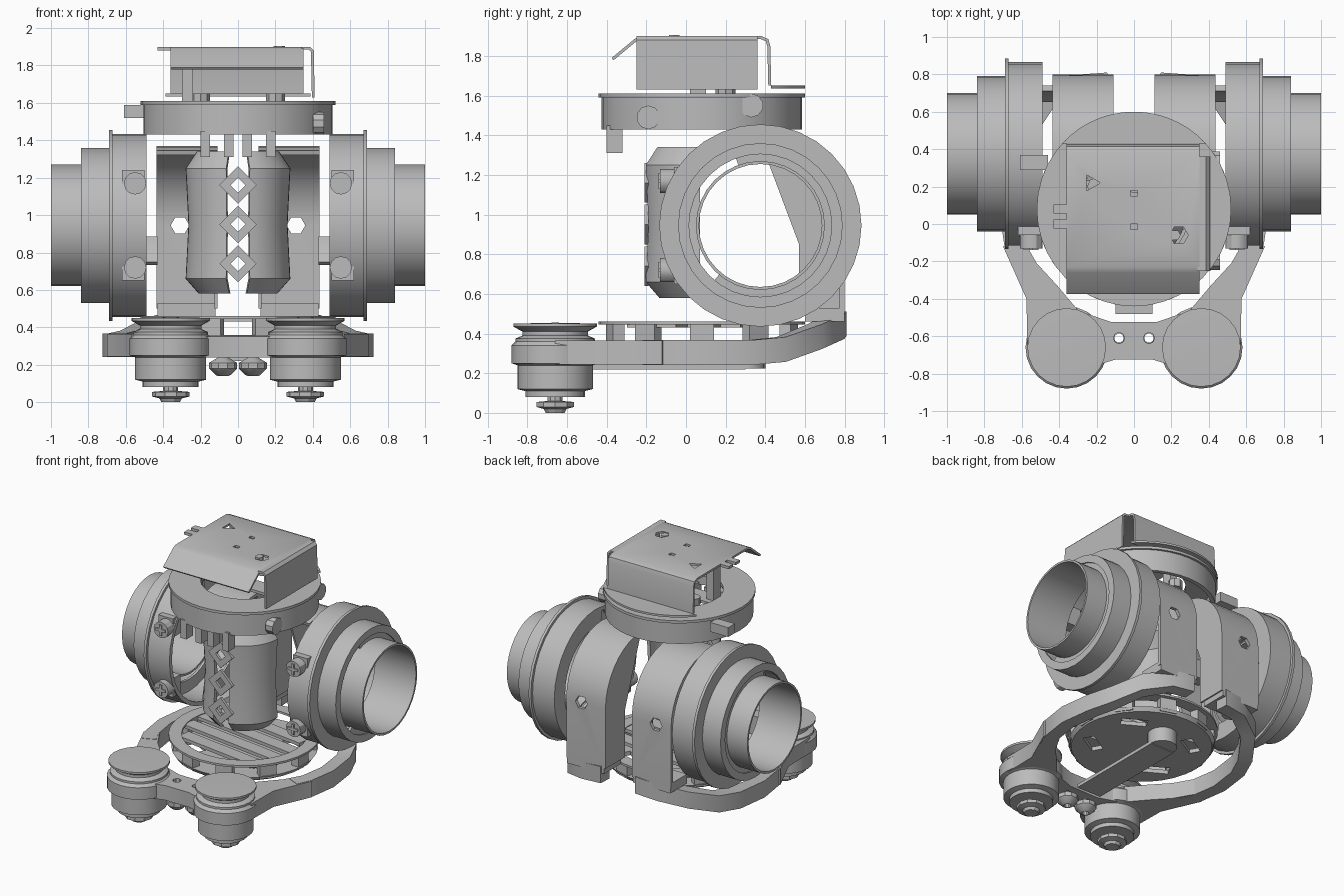
import bpy, bmesh, math
from math import radians, cos, sin, pi
from mathutils import Matrix, Vector

cube = bpy.data.objects.get("Cube")
if cube:
    bpy.data.objects.remove(cube, do_unlink=True)

grey = bpy.data.materials.new("plain grey")
grey.use_nodes = True
grey.diffuse_color = (0.5, 0.5, 0.5, 1)
grey.node_tree.nodes["Principled BSDF"].inputs["Base Color"].default_value = (0.5, 0.5, 0.5, 1)
parts = []
TURN = {"X": Matrix.Rotation(pi / 2, 4, "Y"), "Y": Matrix.Rotation(pi / 2, 4, "X"), "Z": Matrix()}


def finish(name, bm):
    bmesh.ops.recalc_face_normals(bm, faces=bm.faces)
    me = bpy.data.meshes.new(name)
    bm.to_mesh(me)
    bm.free()
    me.materials.append(grey)
    ob = bpy.data.objects.new(name, me)
    bpy.context.collection.objects.link(ob)
    parts.append(ob)
    return ob


def lathe(name, prof, loc, axis="Z", n=32, start=0, sweep=360):
    """Revolve a closed (radius, height) outline."""
    bm = bmesh.new()
    vs = [bm.verts.new((r * cos(radians(start)), r * sin(radians(start)), h)) for r, h in prof]
    es = [bm.edges.new((vs[i - 1], vs[i])) for i in range(len(vs))]
    bmesh.ops.spin(bm, geom=vs + es, cent=(0, 0, 0), axis=(0, 0, 1),
                   angle=radians(sweep), steps=n, use_merge=False)
    bmesh.ops.remove_doubles(bm, verts=bm.verts, dist=1e-4)
    bmesh.ops.holes_fill(bm, edges=[e for e in bm.edges if e.is_boundary])
    bm.transform(Matrix.Translation(loc) @ TURN[axis])
    return finish(name, bm)


def tube(name, r_out, r_in, a, b, loc, axis="Z", n=32, start=0, sweep=360):
    return lathe(name, [(r_out, a), (r_out, b), (r_in, b), (r_in, a)], loc, axis, n, start, sweep)


def rod(name, r, loc, length, axis="Z", n=16):
    h = length / 2
    return lathe(name, [(0, -h), (r, -h), (r, h), (0, h)], loc, axis, n)


def box(name, lo, hi, spin=0):
    bm = bmesh.new()
    bmesh.ops.create_cube(bm, size=1)
    lo, hi = Vector(lo), Vector(hi)
    bm.transform(Matrix.Translation((lo + hi) / 2) @ Matrix.Rotation(radians(spin), 4, "Z")
                 @ Matrix.Diagonal((*(hi - lo), 1)))
    return finish(name, bm)


def prism(name, outline, a, b, axis="Z"):
    """Flat outline extruded from a to b along the axis."""
    bm = bmesh.new()
    f = bm.faces.new([bm.verts.new((x, y, a)) for x, y in outline])
    up = bmesh.ops.extrude_face_region(bm, geom=[f])["geom"]
    bmesh.ops.translate(bm, vec=(0, 0, b - a), verts=[g for g in up if isinstance(g, bmesh.types.BMVert)])
    bm.transform(TURN[axis])
    return finish(name, bm)


def sheet(name, path, across, thick):
    """Bent sheet: a path pushed sideways and thickened."""
    bm = bmesh.new()
    a = [bm.verts.new(p) for p in path]
    b = [bm.verts.new(Vector(p) + Vector(across)) for p in path]
    for i in range(len(a) - 1):
        bm.faces.new((a[i], a[i + 1], b[i + 1], b[i]))
    bmesh.ops.recalc_face_normals(bm, faces=bm.faces)
    bmesh.ops.solidify(bm, geom=bm.faces[:], thickness=thick)
    return finish(name, bm)


def bar(name, path, w, h):
    """Rectangular bar following a path."""
    bm = bmesh.new()
    pts, rings = [Vector(p) for p in path], []
    for i, p in enumerate(pts):
        t = pts[min(i + 1, len(pts) - 1)] - pts[max(i - 1, 0)]
        side = Vector((t.y, -t.x, 0)).normalized() * w / 2
        up = Vector((0, 0, h / 2))
        rings.append([bm.verts.new(q) for q in (p + side + up, p - side + up, p - side - up, p + side - up)])
    for r, s in zip(rings, rings[1:]):
        for k in range(4):
            bm.faces.new((r[k - 1], r[k], s[k], s[k - 1]))
    bm.faces.new(rings[0])
    bm.faces.new(rings[-1])
    return finish(name, bm)


def cut(ob, *cutters):
    for c in cutters:
        m = ob.modifiers.new("cut", "BOOLEAN")
        m.operation, m.solver, m.object = "DIFFERENCE", "EXACT", c
    bpy.context.view_layer.update()
    old = ob.data
    ob.data = bpy.data.meshes.new_from_object(ob.evaluated_get(bpy.context.evaluated_depsgraph_get()))
    ob.modifiers.clear()
    bpy.data.meshes.remove(old)
    for c in cutters:
        parts.remove(c)
        bpy.data.objects.remove(c, do_unlink=True)


CY, CZ = 0.375, 0.945  # drum axis
for side, s in (("left", 1), ("right", -1)):
    def P(x, y, z):
        return (s * x, y, z)

    def drum(name, ro, ri, a, b, **k):
        return tube(f"{side}_{name}", ro, ri, min(s * a, s * b), max(s * a, s * b), (0, CY, CZ), "X", **k)

    # stepped open drum
    drum("drum_shell", 0.49, 0.46, 0.49, 0.67)
    drum("drum_back_rim", 0.475, 0.36, 0.49, 0.505, n=20, start=-10, sweep=200)
    drum("drum_flange", 0.51, 0.37, 0.67, 0.69)
    drum("drum_middle", 0.415, 0.385, 0.69, 0.84)
    drum("drum_step", 0.415, 0.36, 0.825, 0.84)
    drum("drum_nozzle", 0.325, 0.31, 0.66, 1.0)
    drum("drum_web", 0.37, 0.32, 0.81, 0.83, n=24, start=-40, sweep=240)
    for z in (0.72, 1.17):
        rod(f"{side}_drum_screw", 0.06, P(0.55, -0.09, z), 0.08, "Y", 12)
        box(f"{side}_screw_cross", P(0.54, -0.138, z - 0.04), P(0.56, -0.128, z + 0.04))
        box(f"{side}_screw_cross", P(0.51, -0.138, z - 0.01), P(0.59, -0.128, z + 0.01))
        box(f"{side}_drum_bracket", P(0.5, -0.06, z - 0.07), P(0.62, 0.03, z + 0.07))

    # curved strap with straight back, inner side wall and foot
    arc = [(CY + 0.425 * cos(radians(a)), CZ + 0.425 * sin(radians(a))) for a in range(0, 111, 10)]
    strap = sheet(f"{side}_strap", [(s * 0.11, y, z) for y, z in [(0.8, 0.5)] + arc], (s * 0.325, 0, 0), 0.025)
    cut(strap, rod("strap_hole", 0.05, P(0.31, 0.8, CZ), 0.2, "Y", 6))
    wall = [(0.57, 0.85), (0.57, 0.5), (0.795, 0.5)] + arc[:10]
    prism(f"{side}_strap_wall", [(-z, y) for y, z in wall], s * 0.11, s * 0.125, "X")
    drum("strap_link", 0.37, 0.34, 0.43, 0.5, n=6, start=55, sweep=25)
    box(f"{side}_strap_foot", P(0.12, 0.6, 0.46), P(0.43, 0.8, 0.53))
    rod(f"{side}_foot_screw", 0.06, P(0.27, 0.7, 0.44), 0.08, "Z", 8)

    # base arm, flared at the pod and rising at the back
    prism(f"{side}_arm_shoulder", [(s * x, y) for x, y in ((0.57, -0.66), (0.575, -0.4), (0.7, -0.12),
          (0.6, -0.07), (0.52, -0.21), (0.41, -0.33), (0.3, -0.46), (0.3, -0.6))], 0.245, 0.365)
    bar(f"{side}_arm", [P(*p) for p in ((0.6, -0.2, 0.305), (0.645, -0.1, 0.305),
        (0.675, 0.1, 0.305), (0.645, 0.33, 0.305), (0.585, 0.48, 0.32), (0.47, 0.65, 0.385),
        (0.3, 0.75, 0.435), (0.14, 0.76, 0.45))], 0.1, 0.125)

    # front pod: plate, motor, grooved wheel, screw
    c = P(0.36, -0.66, 0)
    lathe(f"{side}_pod", [(0, 0.08), (0.15, 0.08), (0.15, 0.11), (0.19, 0.12), (0.19, 0.24), (0.22, 0.25),
                          (0.22, 0.34), (0.2, 0.36), (0, 0.36)], c, n=24)
    lathe(f"{side}_wheel", [(0, 0.35), (0.2, 0.36), (0.2, 0.375), (0.165, 0.39), (0.165, 0.41),
                            (0.21, 0.435), (0.21, 0.45), (0, 0.455)], c, n=24)
    lathe(f"{side}_pod_screw", [(0, 0), (0.05, 0), (0.06, 0.02), (0.1, 0.03), (0.1, 0.055),
                                (0.04, 0.06), (0.04, 0.09), (0, 0.09)], c, n=10)
    lathe(f"{side}_bridge_bolt", [(0.025, 0.14), (0.04, 0.145), (0.075, 0.18), (0.075, 0.21), (0.025, 0.24)],
          P(0.08, -0.61, 0), n=10)

    # front body half shell
    lathe(f"{side}_body_shell", [(0.21, 0.58), (0.28, 0.66), (0.265, 0.95), (0.28, 1.25), (0.22, 1.34),
          (0.19, 1.34), (0.255, 1.24), (0.24, 0.95), (0.255, 0.67), (0.18, 0.58)],
          (0, 0.07, 0), n=10, start=283 if s > 0 else 180, sweep=77)
    for x in (0.05, 0.175):
        box(f"{side}_prong", P(x - 0.025, -0.4, 1.31), P(x + 0.025, -0.32, 1.45))
    rod(f"{side}_standoff", 0.05, P(0.2, 0.2, 1.62), 0.06, "Z", 8)

# nuts down the front seam
for z in (0.74, 0.95, 1.16):
    tube("seam_diamond", 0.1, 0.04, -0.01, 0.01, (0, -0.2, z), "Y", 4)

# bridge between the pods
bridge = prism("pod_bridge", [(-0.25, -0.77), (-0.1, -0.725), (0.1, -0.725), (0.25, -0.77),
                              (0.25, -0.48), (0.12, -0.525), (-0.12, -0.525), (-0.25, -0.48)], 0.24, 0.35)
cut(bridge, *[rod("bridge_hole", 0.03, (x, -0.61, 0.3), 0.3, "Z", 8) for x in (-0.08, 0.08)])

# base turntable with slots, posts, slats and lever
base = lathe("turntable_plate", [(0, 0.33), (0.48, 0.33), (0.5, 0.36), (0, 0.36)], (0, 0.08, 0))
cut(base, *[box("slot", (x - 0.09, y - 0.04, 0.2), (x + 0.09, y + 0.04, 0.5), a)
            for x, y, a in ((-0.25, 0.3, 30), (0.25, 0.3, -30), (-0.28, -0.1, -30), (0.28, -0.1, 30))])
tube("turntable_rim", 0.52, 0.43, 0.445, 0.46, (0, 0.08, 0))
for i in range(10):
    a = i * 2 * pi / 10
    x, y = 0.46 * cos(a), 0.08 + 0.46 * sin(a)
    box("turntable_post", (x - 0.03, y - 0.06, 0.34), (x + 0.03, y + 0.06, 0.45), math.degrees(a))
for y, w in ((-0.2, 0.35), (-0.04, 0.43), (0.12, 0.45), (0.28, 0.4)):
    box("turntable_slat", (-w, y - 0.05, 0.43), (w, y + 0.05, 0.455), -8)
box("lever", (-0.1, -0.48, 0.22), (0.1, 0.3, 0.245))
rod("lever_pivot", 0.1, (0, 0.3, 0.285), 0.12)

# upper ring with inner shelf and side screws
lathe("upper_ring", [(0.505, 1.43), (0.505, 1.59), (0.52, 1.59), (0.52, 1.61), (0.3, 1.61),
                     (0.3, 1.585), (0.475, 1.585), (0.475, 1.43)], (0, 0.08, 0), n=40)
rod("ring_screw_front", 0.06, (0.43, -0.19, 1.49), 0.06, "X", 10)
rod("ring_screw_back", 0.06, (0.43, 0.33, 1.55), 0.06, "X", 10)
box("ring_lug", (-0.61, 0.29, 1.52), (-0.46, 0.37, 1.59))
box("ring_crossbar", (-0.4, 0.0, 1.585), (0.4, 0.14, 1.605))
box("cover_post", (-0.3, 0.02, 1.6), (-0.24, 0.1, 1.885))

# folded cover: front lip, top, back wall, side wall, foot and tabs
cover = sheet("cover", [(-0.36, y, z) for y, z in ((-0.375, 1.79), (-0.26, 1.885), (-0.23, 1.9), (0.38, 1.9),
                        (0.415, 1.885), (0.425, 1.85), (0.43, 1.65))], (0.71, 0, 0), 0.015)
cut(cover, rod("hole", 0.05, (0.24, -0.06, 1.9), 0.1, "Z", 6), rod("hole", 0.05, (-0.23, 0.22, 1.9), 0.1, "Z", 3),
    box("hole", (-0.02, -0.03, 1.8), (0.02, 0.0, 2)), box("hole", (-0.02, 0.15, 1.8), (0.02, 0.18, 2)))
rod("cover_stud", 0.03, (0.22, -0.06, 1.89), 0.03, "Z", 6)
sheet("cover_side", [(x, -0.25, z) for x, z in ((0.34, 1.9), (0.385, 1.9), (0.405, 1.88), (0.41, 1.63))],
      (0, 0.61, 0), 0.015)
prism("cover_foot", [(0.52 * cos(radians(a)), 0.08 + 0.52 * sin(radians(a))) for a in range(42, 139, 4)], 1.635, 1.65)
for y in (0.0, 0.08):
    box("cover_tab", (-0.43, y - 0.025, 1.88), (-0.35, y + 0.025, 1.9))

bpy.ops.object.select_all(action="DESELECT")
for ob in parts:
    ob.select_set(True)
bpy.context.view_layer.objects.active = parts[0]
bpy.ops.object.shade_smooth_by_angle(angle=radians(30))
